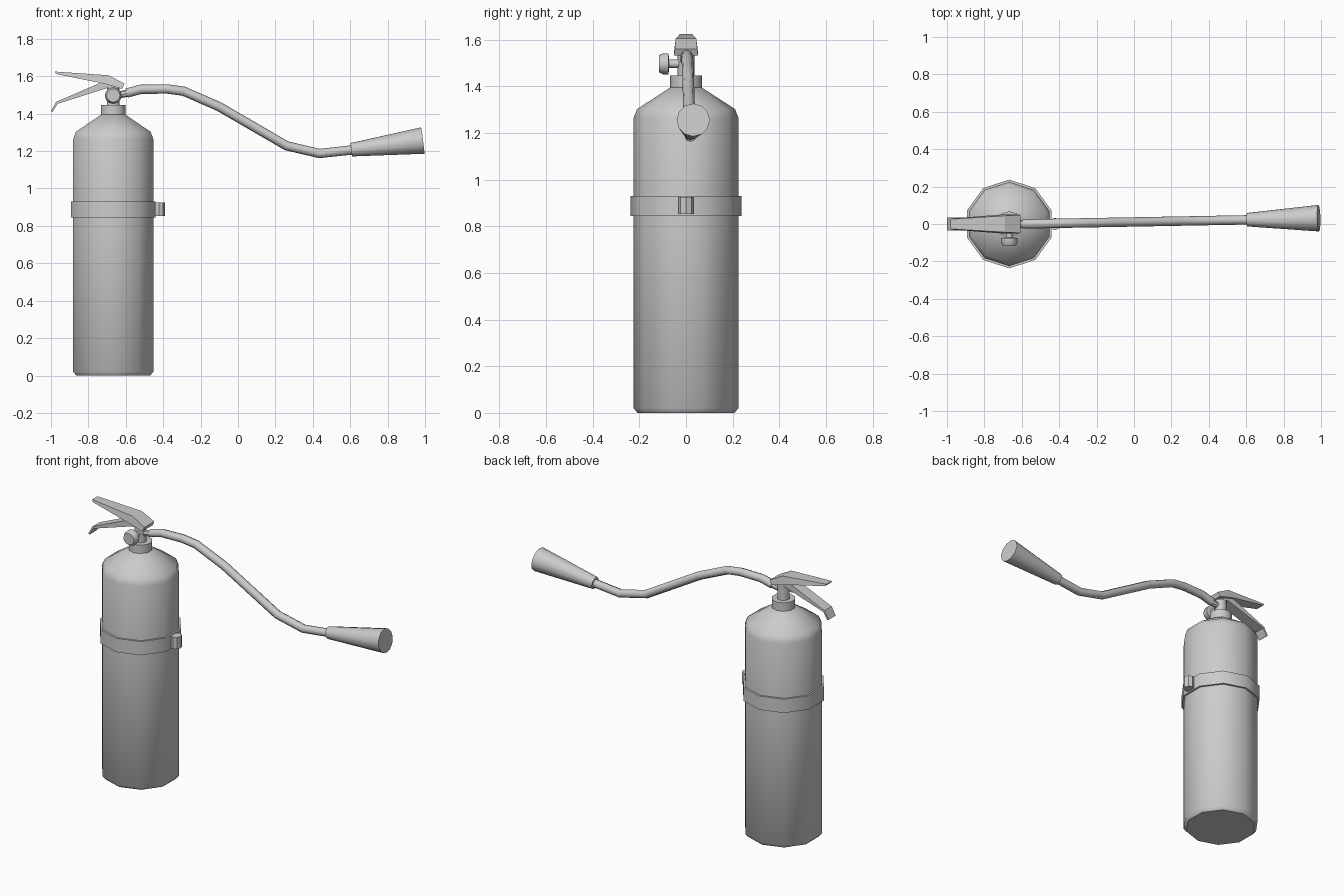
import bpy, bmesh, math
from mathutils import Vector

if "Cube" in bpy.data.objects:
    bpy.data.objects.remove(bpy.data.objects["Cube"])

CX = -0.667  # tank axis


def finish(name, bm, angle=40):
    bmesh.ops.recalc_face_normals(bm, faces=bm.faces)
    me = bpy.data.meshes.new(name)
    bm.to_mesh(me)
    bm.free()
    ob = bpy.data.objects.new(name, me)
    bpy.context.collection.objects.link(ob)
    smooth(ob, angle)
    return ob


def smooth(ob, angle=40):
    bpy.ops.object.select_all(action='DESELECT')
    bpy.context.view_layer.objects.active = ob
    ob.select_set(True)
    bpy.ops.object.shade_smooth_by_angle(angle=math.radians(angle))


def skin(bm, rings, closed=False):
    """Join equal rings of vertices; cap the ends or close the loop."""
    n = len(rings[0])
    pairs = list(zip(rings, rings[1:]))
    if closed:
        pairs.append((rings[-1], rings[0]))
    for a, b in pairs:
        for i in range(n):
            j = (i + 1) % n
            bm.faces.new((a[i], a[j], b[j], b[i]))
    if not closed:
        bm.faces.new(rings[0])
        bm.faces.new(rings[-1])


def lathe(name, profile, origin, axis=(0, 0, 1), sides=10, closed=False):
    """Spin (radius, height) points around an axis through origin."""
    rot = Vector((0, 0, 1)).rotation_difference(Vector(axis))
    bm = bmesh.new()
    rings = []
    for r, h in profile:
        ring = []
        for i in range(sides):
            a = math.pi / 2 + 2 * math.pi * i / sides
            p = Vector((r * math.cos(a), r * math.sin(a), h))
            ring.append(bm.verts.new(rot @ p + Vector(origin)))
        rings.append(ring)
    skin(bm, rings, closed)
    return finish(name, bm)


def lever(name, sections):
    """Tapered bar from (x_top, z_top, x_bottom, z_bottom, half_top, half_bottom)."""
    bm = bmesh.new()
    rings = []
    for xt, zt, xb, zb, wt, wb in sections:
        pts = ((xt, -wt, zt), (xt, wt, zt), (xb, wb, zb), (xb, -wb, zb))
        rings.append([bm.verts.new(p) for p in pts])
    skin(bm, rings)
    return finish(name, bm, 20)


# Tank and collar
lathe("tank", [(0.208, 0), (0.225, 0.02), (0.225, 1.265), (0.21, 1.303),
               (0.068, 1.395)], (CX, 0, 0))
lathe("collar", [(0.068, 1.385), (0.068, 1.447)], (CX, 0, 0))
lathe("valve_stem", [(0.036, 1.44), (0.036, 1.56)], (CX, 0, 0))

# Strap around the tank with its buckle
lathe("strap", [(0.222, 0.845), (0.237, 0.845), (0.237, 0.93), (0.222, 0.93)],
      (CX, 0, 0), closed=True)
lathe("buckle", [(0.033, 0.853), (0.033, 0.925)], (-0.423, 0, 0), sides=8)

# Pressure gauge facing the front
lathe("gauge", [(0.018, 0), (0.018, 0.072), (0.045, 0.075), (0.045, 0.098),
                (0.036, 0.116)], (CX, 0, 1.497), (0, -1, 0), 12)

# Squeeze lever and carrying handle
lever("top_lever", [(-0.98, 1.625, -0.972, 1.612, 0.026, 0.03),
                    (-0.69, 1.605, -0.715, 1.56, 0.044, 0.05),
                    (-0.607, 1.56, -0.62, 1.533, 0.048, 0.052)])
lever("carry_handle", [(-1.0, 1.413, -0.992, 1.408, 0.035, 0.035),
                       (-0.972, 1.463, -0.965, 1.452, 0.035, 0.035),
                       (-0.72, 1.572, -0.70, 1.537, 0.035, 0.035),
                       (-0.635, 1.56, -0.635, 1.533, 0.035, 0.035)])

# Hose
lathe("hose_fitting", [(0.019, 0), (0.019, 0.10)], (CX, 0, 1.495), (1, 0, 0.18), 8)
path = [(-0.595, 1.51), (-0.52, 1.53), (-0.38, 1.532), (-0.29, 1.52),
        (-0.10, 1.437), (0.26, 1.228), (0.435, 1.187), (0.62, 1.207)]
cu = bpy.data.curves.new("hose", 'CURVE')
cu.dimensions = '3D'
cu.bevel_depth = 0.025
cu.bevel_resolution = 2
cu.use_fill_caps = True
sp = cu.splines.new('POLY')
sp.points.add(len(path) - 1)
for pt, (x, z) in zip(sp.points, path):
    pt.co = (x, 0.022 * (x + 0.6) / 1.2, z, 1)
hose = bpy.data.objects.new("hose", cu)
bpy.context.collection.objects.link(hose)
bpy.ops.object.select_all(action='DESELECT')
bpy.context.view_layer.objects.active = hose
hose.select_set(True)
bpy.ops.object.convert(target='MESH')
smooth(bpy.context.view_layer.objects.active, 50)

# Discharge horn
start, end = Vector((0.605, 0.023, 1.207)), Vector((0.988, 0.031, 1.256))
lathe("horn", [(0.036, 0), (0.071, (end - start).length)], start, end - start, 12)
